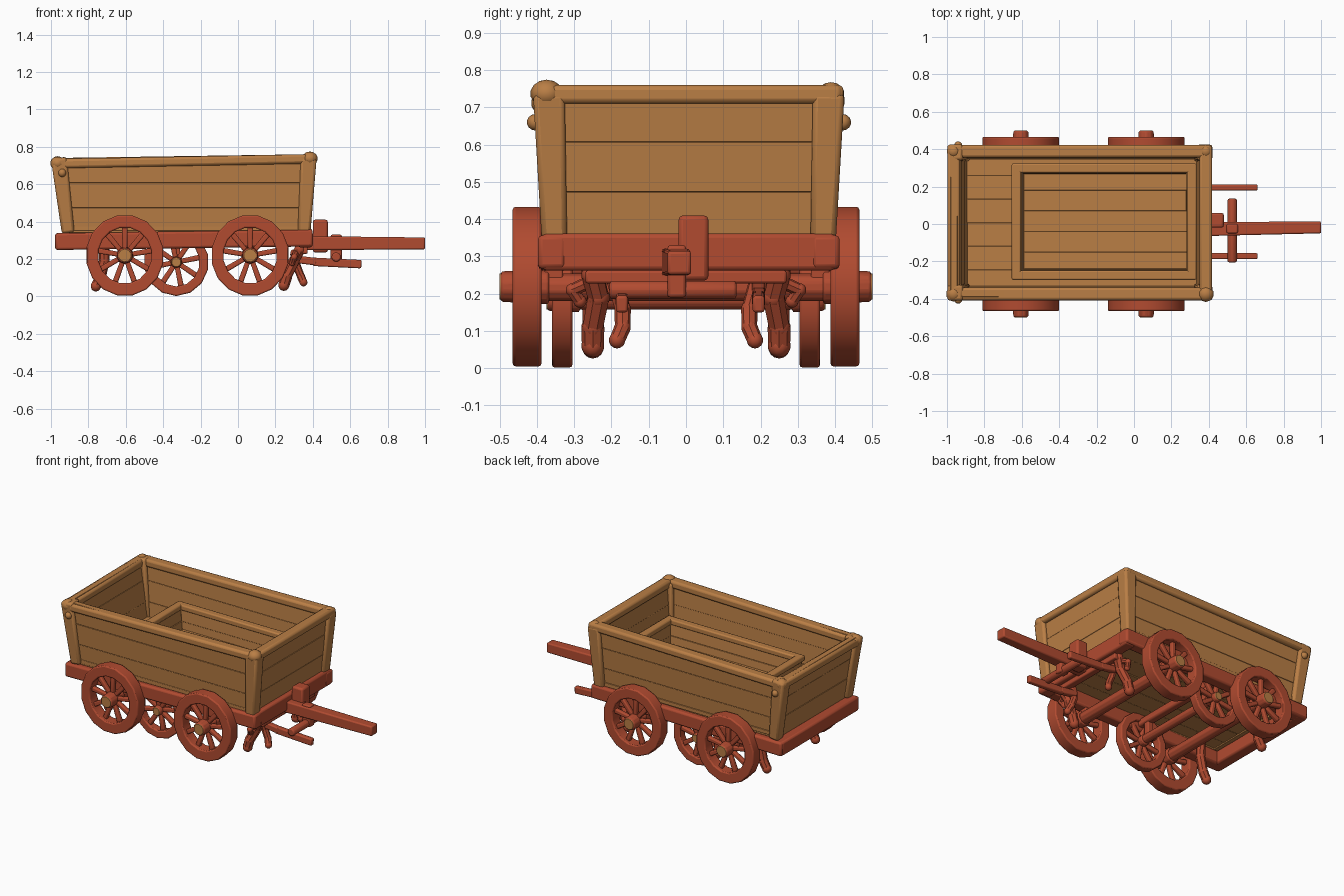
import bpy, bmesh, math, random
from mathutils import Vector, Matrix

if "Cube" in bpy.data.objects:
    bpy.data.objects.remove(bpy.data.objects["Cube"])

random.seed(4)

def material(name, col):
    m = bpy.data.materials.new(name)
    m.diffuse_color = (*col, 1)
    m.use_nodes = True
    m.node_tree.nodes["Principled BSDF"].inputs["Base Color"].default_value = m.diffuse_color
    return m

WOOD = material("tan wood", (0.49, 0.21, 0.06))
RED = material("red paint", (0.44, 0.07, 0.03))

def finish(name, bm, mat, bevel=0.008):
    bmesh.ops.recalc_face_normals(bm, faces=bm.faces)
    me = bpy.data.meshes.new(name)
    bm.to_mesh(me)
    bm.free()
    ob = bpy.data.objects.new(name, me)
    bpy.context.collection.objects.link(ob)
    me.materials.append(mat)
    if bevel:
        b = ob.modifiers.new("bevel", 'BEVEL')
        b.width, b.segments, b.limit_method = bevel, 2, 'ANGLE'
    bpy.ops.object.select_all(action='DESELECT')
    ob.select_set(True)
    bpy.context.view_layer.objects.active = ob
    bpy.ops.object.shade_smooth_by_angle(angle=math.radians(35))
    return ob

def hexa(bm, a, b):
    """Solid between two four-point loops."""
    va, vb = [bm.verts.new(p) for p in a], [bm.verts.new(p) for p in b]
    bm.faces.new(va[::-1])
    bm.faces.new(vb)
    for i in range(4):
        j = (i + 1) % 4
        bm.faces.new((va[i], va[j], vb[j], vb[i]))

def beam(bm, p, q, w, h, taper=1):
    """Rectangular bar from p to q, w sideways and h upwards."""
    p, q = Vector(p), Vector(q)
    d = (q - p).normalized()
    up = Vector((0, 0, 1)) if abs(d.z) < 0.8 else Vector((1, 0, 0))
    s = d.cross(up).normalized()
    u = s.cross(d)
    loop = lambda c, k: [c + s * (w / 2 * k * i) + u * (h / 2 * k * j)
                         for i, j in ((-1, -1), (1, -1), (1, 1), (-1, 1))]
    hexa(bm, loop(p, 1), loop(q, taper))

def rod(bm, p, q, r1, r2=None, n=10):
    p, q = Vector(p), Vector(q)
    d = q - p
    m = Matrix.Translation((p + q) / 2) @ d.to_track_quat('Z', 'Y').to_matrix().to_4x4()
    bmesh.ops.create_cone(bm, cap_ends=True, segments=n, radius1=r1,
                          radius2=r1 if r2 is None else r2, depth=d.length, matrix=m)

def ball(bm, c, r, sz=1):
    m = Matrix.Translation(c) @ Matrix.Diagonal((1, 1, sz, 1))
    bmesh.ops.create_uvsphere(bm, u_segments=10, v_segments=7, radius=r, matrix=m)

def corners(bot, top, t, inset=0.0):
    """Four corners of a flared box at height fraction t: (x0,x1,y0,y1,z)."""
    x0, x1, y0, y1, z = [a + (b - a) * t for a, b in zip(bot, top)]
    k = inset
    return [Vector(c) for c in ((x0 + k, y0 + k, z), (x1 - k, y0 + k, z),
                                (x1 - k, y1 - k, z), (x0 + k, y1 - k, z))]

def plank_box(name, bot, top, rows, skin, thick):
    """Four flared walls of stacked planks with slightly uneven faces."""
    bm = bmesh.new()
    for side in range(4):
        j = (side + 1) % 4
        for r in range(rows):
            k = skin + random.uniform(0, 0.006)
            t0, t1 = r / rows, (r + 1) / rows
            o0, o1 = corners(bot, top, t0, k), corners(bot, top, t1, k)
            i0, i1 = corners(bot, top, t0, k + thick), corners(bot, top, t1, k + thick)
            hexa(bm, [o0[side], o0[j], i0[j], i0[side]], [o1[side], o1[j], i1[j], i1[side]])
    return finish(name, bm, WOOD, 0.002)

def floor(name, x0, x1, y0, y1, z, n):
    bm = bmesh.new()
    w = (y1 - y0) / n
    for i in range(n):
        y = y0 + (i + 0.5) * w
        zz = z + random.uniform(-0.004, 0.004)
        beam(bm, (x0, y, zz), (x1, y, zz), w, 0.025)
    finish(name, bm, WOOD, 0.002)

# --- outer wagon box
BOT, TOP = (-0.94, 0.385, -0.385, 0.40, 0.34), (-1.0, 0.42, -0.41, 0.425, 0.74)
plank_box("box_walls", BOT, TOP, 3, 0.018, 0.035)
floor("box_floor", -0.92, 0.36, -0.37, 0.385, 0.365, 6)

bm = bmesh.new()
lo, hi = corners(BOT, TOP, 0.0, 0.032), corners(BOT, TOP, 1.0, 0.042)
for a, b in zip(lo, hi):
    beam(bm, a, b, 0.068, 0.068, 1.25)
finish("corner_posts", bm, WOOD, 0.014)

bm = bmesh.new()
rim = corners(BOT, TOP, 1.0, 0.036)
for c, z in zip(rim, (0.71, 0.735, 0.735, 0.715)):
    c.z = z
for i in range(4):
    a, b = rim[i], rim[(i + 1) % 4]
    d = (b - a).normalized() * 0.03
    beam(bm, a - d, b + d, 0.068, 0.05)
finish("box_top_rail", bm, WOOD, 0.014)

bm = bmesh.new()
for c, r in zip(rim, (0.042, 0.044, 0.036, 0.038)):
    ball(bm, c + Vector((0, 0, 0.002)), r, 0.85)
for s in (-1, 1):                                   # pegs on the rear posts
    ball(bm, (-0.94, 0.008 + s * 0.413, 0.66), 0.022)
finish("corner_knobs", bm, WOOD, 0)

# --- inner compartment
IB, IT = (-0.63, 0.32, -0.28, 0.31, 0.37), (-0.655, 0.335, -0.30, 0.325, 0.54)
plank_box("inner_box_walls", IB, IT, 2, 0.012, 0.03)
floor("inner_box_floor", -0.6, 0.3, -0.26, 0.29, 0.395, 5)
bm = bmesh.new()
r2 = corners(IB, IT, 1.0, 0.026)
for i in range(4):
    a, b = r2[i], r2[(i + 1) % 4]
    d = (b - a).normalized() * 0.024
    beam(bm, a - d, b + d, 0.05, 0.035)
finish("inner_box_rail", bm, WOOD, 0.008)

# --- red chassis frame
bm = bmesh.new()
for y in (-0.36, 0.375):
    beam(bm, (-0.975, y, 0.293), (0.40, y, 0.312), 0.075, 0.09)
for x, w, h in ((-0.94, 0.075, 0.09), (-0.33, 0.05, 0.05), (0.36, 0.075, 0.1)):
    z = 0.293 + (x + 0.975) * 0.014
    beam(bm, (x, -0.385, z), (x, 0.40, z), w, h)
finish("chassis_frame", bm, RED, 0.012)

# --- wheels and axles
def wheel(name, x, s, z, r, y0, y1, inner, hub, tip, spokes, sides):
    bm = bmesh.new()
    rings = []
    for i in range(sides):
        a = 2 * math.pi * (i + 0.5) / sides
        ca, sa = math.cos(a) * 0.96, math.sin(a)
        rings.append([bm.verts.new((x + ca * q, s * y, z + sa * q))
                      for q, y in ((r, y0), (r, y1), (inner, y1), (inner, y0))])
    for i in range(sides):
        a, b = rings[i], rings[(i + 1) % sides]
        for k in range(4):
            m = (k + 1) % 4
            bm.faces.new((a[k], a[m], b[m], b[k]))
    ym = s * (y0 + y1) / 2
    for i in range(spokes):
        a = 2 * math.pi * (i + 0.25) / spokes
        e = Vector((math.cos(a), 0, math.sin(a)))
        c = Vector((x, ym, z))
        beam(bm, c + e * hub * 0.6, c + e * (inner + 0.012), 0.026, 0.026, 1.15)
    rod(bm, (x, s * (y0 - 0.02), z), (x, s * tip, z), hub * 1.15, hub, 10)
    finish(name, bm, RED, 0.007)
    bm = bmesh.new()
    rod(bm, (x, s * (tip - 0.004), z), (x, s * (tip + 0.003), z), hub * 0.9, hub * 0.82, 10)
    finish(name + "_hub_cap", bm, WOOD, 0)

for s, side in ((-1, "near"), (1, "far")):
    for x, nm in ((-0.605, "rear"), (0.065, "front")):
        wheel(f"{side}_{nm}_wheel", x, s, 0.219, 0.218, 0.388, 0.465, 0.15, 0.042, 0.497, 9, 16)
    wheel(f"{side}_middle_wheel", -0.33, s, 0.183, 0.181, 0.305, 0.36, 0.13, 0.03, 0.372, 8, 14)

bm = bmesh.new()
for x in (-0.605, 0.065):
    rod(bm, (x, -0.42, 0.217), (x, 0.42, 0.217), 0.038)
    for y in (-0.355, 0.36):
        beam(bm, (x, y, 0.21), (x, y, 0.3), 0.05, 0.05)
rod(bm, (-0.33, -0.33, 0.185), (-0.33, 0.33, 0.185), 0.028)
for y in (-0.26, 0.26):
    beam(bm, (-0.33, y, 0.18), (-0.33, y, 0.29), 0.04, 0.04)
finish("axles", bm, RED, 0.005)

# --- tongue, block and pulling gear
bm = bmesh.new()
beam(bm, (0.34, -0.028, 0.285), (1.0, -0.018, 0.283), 0.075, 0.075, 0.85)
finish("tongue", bm, RED, 0.008)
bm = bmesh.new()
beam(bm, (0.44, 0.02, 0.235), (0.44, 0.02, 0.41), 0.08, 0.08)
finish("tongue_block", bm, RED, 0.012)
bm = bmesh.new()
rod(bm, (0.525, -0.205, 0.21), (0.525, 0.135, 0.21), 0.026)
beam(bm, (0.525, -0.025, 0.19), (0.525, -0.025, 0.33), 0.05, 0.06)
finish("cross_bar", bm, RED, 0.008)
bm = bmesh.new()
for y in (-0.172, 0.195):
    beam(bm, (0.30, y, 0.20), (0.42, y, 0.185), 0.035, 0.04)
    beam(bm, (0.40, y, 0.185), (0.66, y, 0.172), 0.032, 0.045)
    beam(bm, (0.31, y, 0.19), (0.34, y, 0.3), 0.035, 0.035)
beam(bm, (0.35, -0.27, 0.245), (0.35, 0.27, 0.245), 0.045, 0.035)
finish("shafts", bm, RED, 0.007)

# --- hanging straps and hooks
def chain(bm, pts, r):
    for p, q in zip(pts, pts[1:]):
        rod(bm, p, q, r, r * 0.95, 8)
    for p in pts:
        ball(bm, p, r)

bm = bmesh.new()
for s in (-1, 1):
    chain(bm, [(0.33, s * 0.25, 0.25), (0.30, s * 0.235, 0.19), (0.26, s * 0.25, 0.11),
               (0.245, s * 0.25, 0.06)], 0.031)
    chain(bm, [(0.31, s * 0.26, 0.23), (0.30, s * 0.305, 0.21), (0.29, s * 0.285, 0.18)], 0.018)
    chain(bm, [(0.30, s * 0.19, 0.23), (0.315, s * 0.17, 0.16), (0.335, s * 0.17, 0.11),
               (0.35, s * 0.185, 0.075)], 0.022)
    chain(bm, [(-0.72, s * 0.25, 0.34), (-0.715, s * 0.25, 0.19), (-0.735, s * 0.25, 0.10),
               (-0.76, s * 0.25, 0.055)], 0.029)
finish("hanging_hooks", bm, RED, 0)
